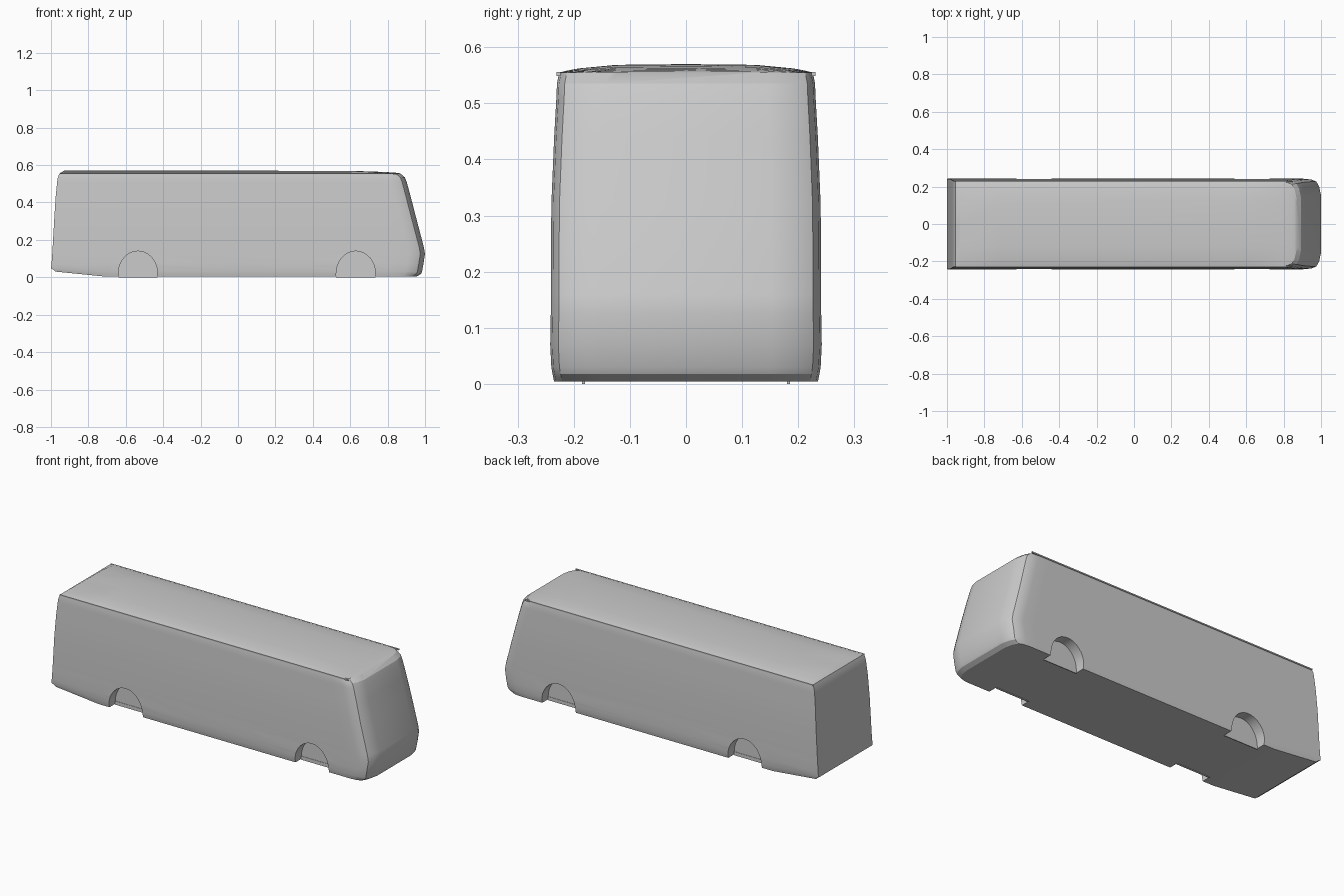
import bpy, bmesh, math

if "Cube" in bpy.data.objects:
    bpy.data.objects.remove(bpy.data.objects["Cube"])

# Levels of the body: height, rear x, front x, half width
LEVELS = [
    (0.004, -0.978, 0.955, 0.235),
    (0.018, -0.985, 0.978, 0.238),
    (0.030, -1.000, 0.984, 0.240),
    (0.070, -0.997, 0.991, 0.242),
    (0.125, -0.993, 1.000, 0.241),
    (0.160, -0.991, 0.994, 0.241),
    (0.320, -0.982, 0.952, 0.240),
    (0.440, -0.974, 0.921, 0.235),
    (0.510, -0.967, 0.902, 0.231),
    (0.535, -0.963, 0.892, 0.230),
    (0.555, -0.955, 0.868, 0.226),
]
# Front corner in plan: distance behind the nose, fraction of half width
CORNER = [(0.15, 1.0), (0.085, 1.0), (0.05, 0.985), (0.025, 0.94),
          (0.010, 0.83), (0.0, 0.63)]
BAND = 0.07          # top of the lower skirt band
Z0 = LEVELS[0][0]


def finish(name, bm, angle=35):
    bmesh.ops.recalc_face_normals(bm, faces=bm.faces)
    me = bpy.data.meshes.new(name)
    bm.to_mesh(me)
    bm.free()
    ob = bpy.data.objects.new(name, me)
    bpy.context.collection.objects.link(ob)
    return ob


def half_outline(z, xb, xf, w):
    """Points of one side, from the rear corner round to the nose."""
    pts = [(x, w) for x in (xb, -0.93, -0.71, -0.62, 0.0, 0.6)]
    pts += [(xf - d, w * f) for d, f in CORNER]
    out = []
    for x, y in pts:
        h = z
        if z < BAND:   # underside rises behind the rear axle
            floor = Z0 + max(0.0, -0.71 - x) * 0.1
            h = floor + (z - Z0) / (BAND - Z0) * (BAND - floor)
        out.append((x, y, h))
    return out


def make_body():
    bm = bmesh.new()
    rings = []
    for lv in LEVELS:
        half = half_outline(*lv)
        left = [bm.verts.new(p) for p in half]
        right = [bm.verts.new((x, -y, z)) for x, y, z in half]
        rings.append(left + right[::-1])
    n = len(rings[0])
    for a, b in zip(rings, rings[1:]):
        for i in range(n):
            j = (i + 1) % n
            bm.faces.new((a[i], a[j], b[j], b[i]))
    # underside, then the crowned roof
    cap(bm, rings[0], [], 0)
    cap(bm, rings[-1], [-0.94, -0.85, -0.55, 0, 0.55, 0.85, 0.94], 0.015)
    return finish("body", bm)


def cap(bm, ring, ts, crown):
    m = len(ring) // 2
    xb, xf = ring[0].co.x, ring[m - 1].co.x
    rows = []
    for i in range(m):
        p, q = ring[i], ring[-1 - i]
        row = [q]
        for t in ts:
            x = p.co.x
            e = max(0, min(1, (x - xb) / 0.02, (xf - x) / 0.3))
            z = p.co.z + crown * math.sqrt(e) * (1 - abs(t) ** 4)
            # front and rear edges stay on the ring
            if i in (0, m - 1):
                row.append(None)
            else:
                row.append(bm.verts.new((x, p.co.y * t, z)))
        rows.append(row + [p])
    for i in (0, m - 1):
        q, p = rows[i][0], rows[i][-1]
        e = bm.edges.get((q, p))
        if ts:
            # subdivide the shared end edge to meet the roof grid
            cur, x, y, z = q, p.co.x, p.co.y, p.co.z
            for k, t in enumerate(ts):
                e, v = bmesh.utils.edge_split(e, cur, 0.5)
                v.co = (x, y * t, z)
                rows[i][k + 1] = cur = v
                e = bm.edges.get((cur, p))
    for a, b in zip(rows, rows[1:]):
        for k in range(len(a) - 1):
            bm.faces.new((a[k], a[k + 1], b[k + 1], b[k]))


def arch_cutter(x, side):
    """Half-round wheel arch, shallow from the side."""
    bm = bmesh.new()
    prof = [(x + 0.105, -0.05), (x + 0.105, 0.02)]
    for i in range(1, 16):
        a = math.pi * i / 16
        prof.append((x + 0.105 * math.cos(a), 0.02 + 0.12 * math.sin(a)))
    prof += [(x - 0.105, 0.02), (x - 0.105, -0.05)]
    f = bm.faces.new([bm.verts.new((px, side * 0.183, pz)) for px, pz in prof])
    ext = bmesh.ops.extrude_face_region(bm, geom=[f])
    vs = [g for g in ext["geom"] if isinstance(g, bmesh.types.BMVert)]
    bmesh.ops.translate(bm, verts=vs, vec=(0, side * 0.12, 0))
    ob = finish("arch_cutter", bm)
    ob.hide_render = True
    return ob


def box(name, lo, hi):
    bm = bmesh.new()
    bmesh.ops.create_cube(bm, size=1)
    for v in bm.verts:
        v.co = [l + (h - l) * (c + 0.5) for l, h, c in zip(lo, hi, v.co)]
    return finish(name, bm)


# Body with four wheel arches cut in
body = make_body()
bpy.context.view_layer.objects.active = body
cutters = []
for x in (-0.535, 0.63):
    for side in (-1, 1):
        c = arch_cutter(x, side)
        cutters.append(c)
        mod = body.modifiers.new("arch", "BOOLEAN")
        mod.operation, mod.object, mod.solver = "DIFFERENCE", c, "EXACT"
        bpy.ops.object.modifier_apply(modifier=mod.name)
for c in cutters:
    bpy.data.objects.remove(c)
bpy.ops.object.select_all(action="DESELECT")
body.select_set(True)
bpy.ops.object.shade_smooth_by_angle(angle=math.radians(28))

# Rain gutters along the roof edges, and the arch sills at ground level
for side, nm in ((-1, "right"), (1, "left")):
    ya, yb = sorted((side * 0.224, side * 0.231))
    box("roof_gutter_" + nm, (-0.955, ya, 0.549), (0.85, yb, 0.556))
    ya, yb = sorted((side * 0.180, side * 0.185))
    for x, pos in ((-0.535, "rear"), (0.63, "front")):
        box(f"arch_liner_{pos}_{nm}", (x - 0.105, ya, 0.0), (x + 0.105, yb, 0.02))
